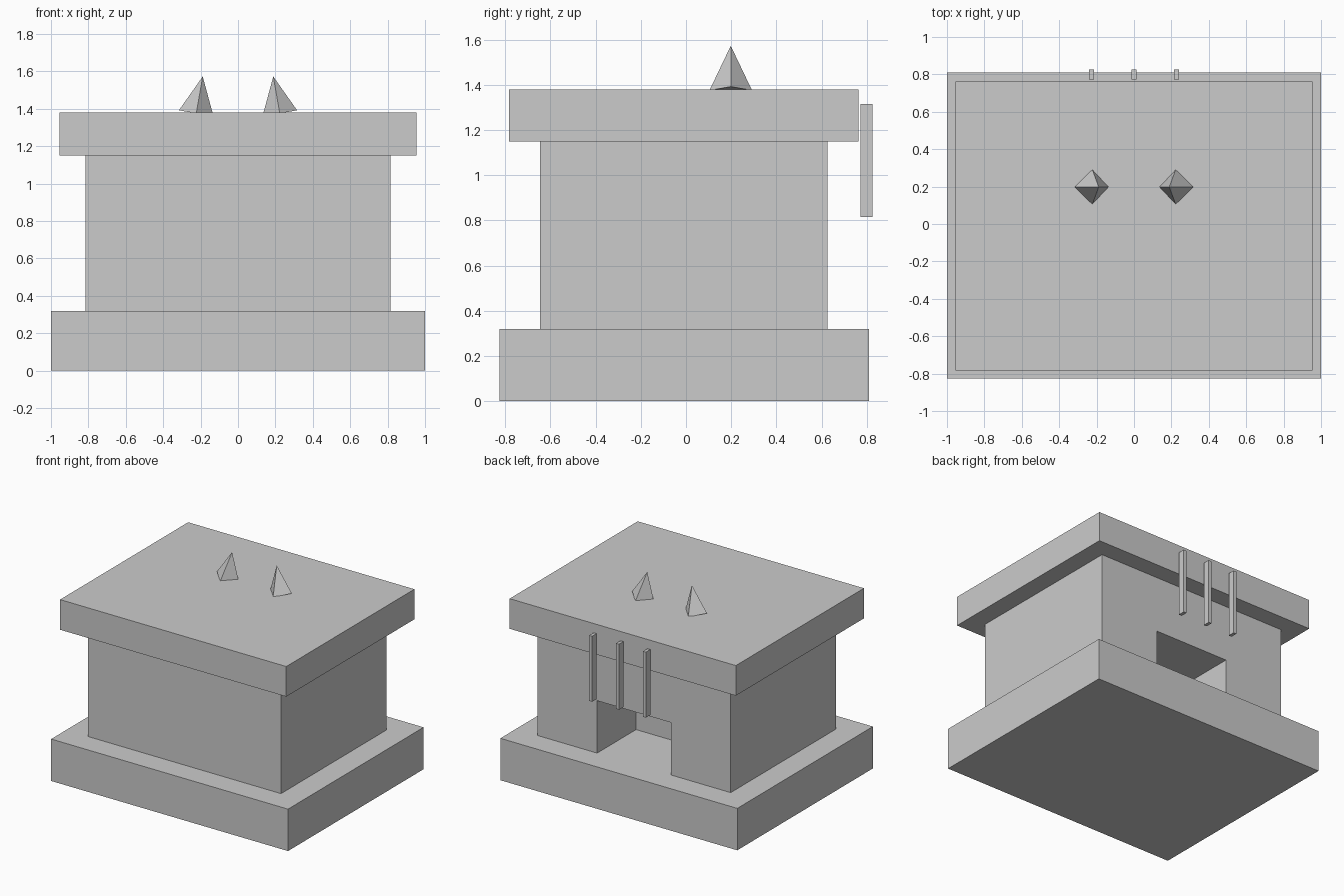
import bpy
from math import radians

if "Cube" in bpy.data.objects:
    bpy.data.objects.remove(bpy.data.objects["Cube"])


def box(name, lo, hi):
    """Axis-aligned box between two corners."""
    mid = [(a + b) / 2 for a, b in zip(lo, hi)]
    bpy.ops.mesh.primitive_cube_add(size=1, location=mid)
    ob = bpy.context.object
    ob.name = name
    ob.scale = [b - a for a, b in zip(lo, hi)]
    bpy.ops.object.transform_apply(location=False, rotation=False, scale=True)
    return ob


# Stacked body: plinth, walls, overhanging roof slab
box("base", (-1, -0.825, 0), (1, 0.81, 0.32))
walls = box("walls", (-0.815, -0.645, 0.32), (0.815, 0.625, 1.15))
box("roof", (-0.955, -0.782, 1.15), (0.955, 0.763, 1.38))

# Doorway recess in the back wall
cutter = box("doorway_cutter", (-0.313, 0.155, 0.2), (0.313, 0.9, 0.72))
cutter.hide_render = True
cutter.hide_set(True)
cutter.display_type = 'WIRE'
mod = walls.modifiers.new("doorway", 'BOOLEAN')
mod.operation = 'DIFFERENCE'
mod.solver = 'EXACT'
mod.object = cutter

# Vertical bars hanging behind the roof edge
for i, x in enumerate((-0.227, 0, 0.227)):
    box(f"bar_{i + 1}", (x - 0.0125, 0.773, 0.815), (x + 0.0125, 0.825, 1.315))

# Pair of four-sided horns leaning towards each other
for side, name in ((-1, "left_horn"), (1, "right_horn")):
    bpy.ops.mesh.primitive_cone_add(
        vertices=4, radius1=0.094, radius2=0, depth=0.2,
        location=(side * 0.206, 0.198, 1.474),
        rotation=(0, -side * radians(10), 0))
    bpy.context.object.name = name
